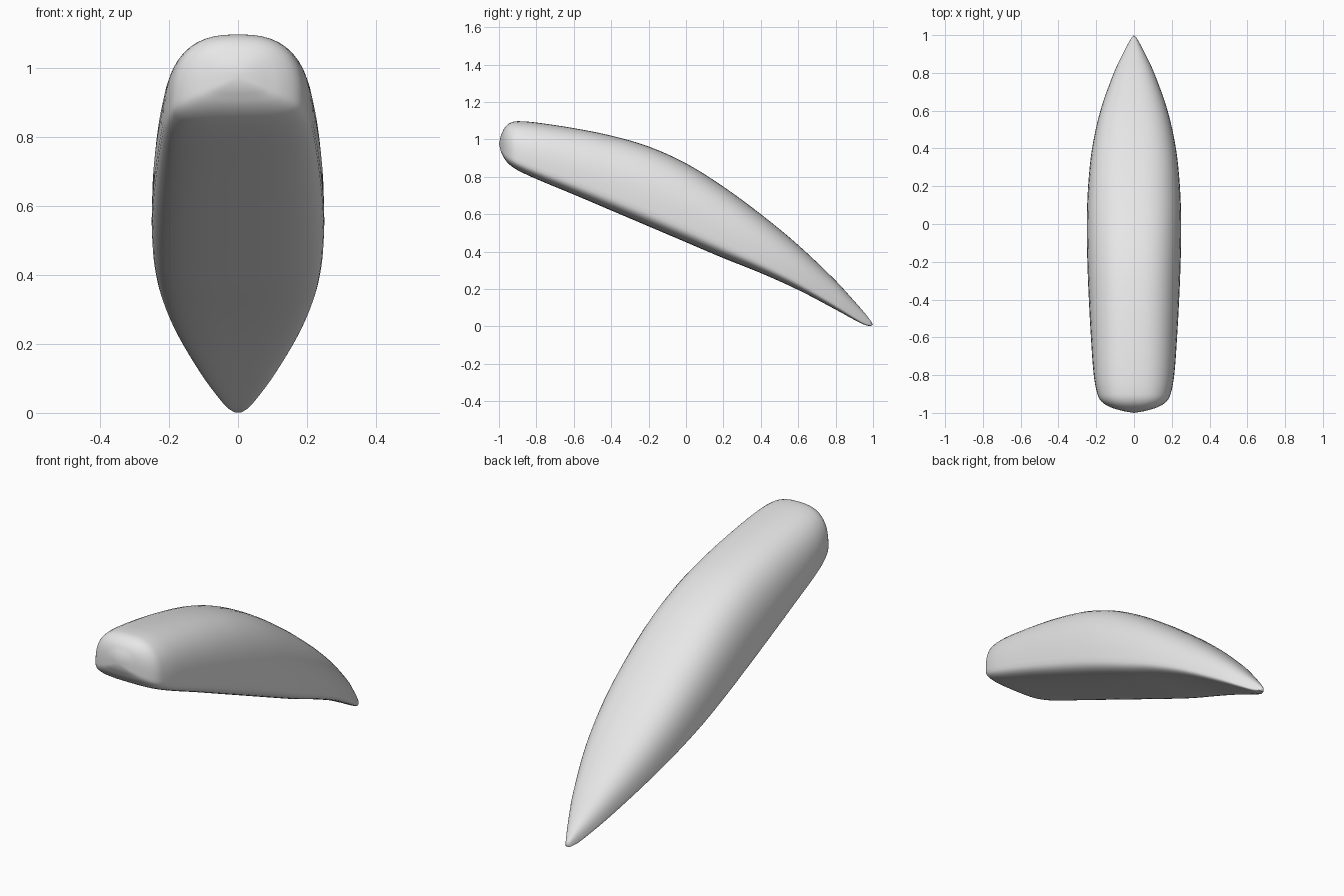
import bpy, bmesh, math
from mathutils import Vector

cube = bpy.data.objects.get("Cube")
if cube:
    bpy.data.objects.remove(cube)

# Stations along the body: y, half width, underside z, top z
STATIONS = [
    (-0.99, 0.06, 0.935, 1.02), (-0.97, 0.125, 0.895, 1.062),
    (-0.94, 0.172, 0.862, 1.088), (-0.9, 0.194, 0.835, 1.097),
    (-0.8, 0.213, 0.788, 1.09), (-0.6, 0.228, 0.705, 1.06),
    (-0.4, 0.239, 0.62, 1.02), (-0.2, 0.247, 0.535, 0.962),
    (0, 0.25, 0.45, 0.872), (0.2, 0.243, 0.365, 0.747),
    (0.4, 0.222, 0.285, 0.6), (0.6, 0.178, 0.195, 0.435),
    (0.8, 0.107, 0.09, 0.245), (0.9, 0.06, 0.035, 0.135),
    (0.95, 0.034, 0.01, 0.078), (0.985, 0.014, 0.001, 0.034),
]
SIDES, STEPS = 48, 4
WIDEST = 0.22


def smooth_stations(pts, steps):
    """Refine the stations with a non-uniform cubic spline along y."""
    v = [Vector(p[1:]) for p in pts]
    y = [p[0] for p in pts]
    last = len(pts) - 1
    slope = [(v[min(i + 1, last)] - v[max(i - 1, 0)]) /
             (y[min(i + 1, last)] - y[max(i - 1, 0)]) for i in range(last + 1)]
    for i in range(last):
        d = y[i + 1] - y[i]
        for k in range(steps):
            t = k / steps
            s = t * t * (3 - 2 * t)
            val = (v[i] * (1 - s) + v[i + 1] * s
                   + slope[i] * d * t * (1 - t) ** 2
                   - slope[i + 1] * d * t * t * (1 - t))
            yield y[i] + d * t, val
    yield y[last], v[last]


def section(bm, y, half, low, high):
    """Domed top, flat underside with rounded edges."""
    mid = low + (high - low) * WIDEST
    ring = []
    for k in range(SIDES):
        a = math.tau * k / SIDES
        c, s = math.cos(a), math.sin(a)
        power = 2 / (2.6 if s >= 0 else 3.2)
        x = half * math.copysign(abs(c) ** power, c)
        reach = high - mid if s >= 0 else mid - low
        z = mid + reach * math.copysign(abs(s) ** power, s)
        ring.append(bm.verts.new((x, y, z)))
    return ring


# Body lofted through the sections, closed by a fan at each end
bm = bmesh.new()
rings = [section(bm, y, *val) for y, val in smooth_stations(STATIONS, STEPS)]
for a, b in zip(rings, rings[1:]):
    for k in range(SIDES):
        n = (k + 1) % SIDES
        bm.faces.new((a[k], a[n], b[n], b[k]))
for ring, tip in ((rings[0], (0, -1, 0.975)), (rings[-1], (0, 1, 0.01))):
    pole = bm.verts.new(tip)
    for k in range(SIDES):
        bm.faces.new((ring[k], ring[(k + 1) % SIDES], pole))
bmesh.ops.recalc_face_normals(bm, faces=bm.faces)
mesh = bpy.data.meshes.new("curved_body")
bm.to_mesh(mesh)
bm.free()
body = bpy.data.objects.new("curved_body", mesh)
bpy.context.collection.objects.link(body)

# Plain light grey
grey = bpy.data.materials.new("light_grey")
grey.use_nodes = True
colour = (0.8, 0.8, 0.8, 1)
grey.diffuse_color = colour
grey.node_tree.nodes["Principled BSDF"].inputs["Base Color"].default_value = colour
mesh.materials.append(grey)

bpy.context.view_layer.objects.active = body
body.select_set(True)
bpy.ops.object.shade_smooth_by_angle(angle=math.radians(30))
